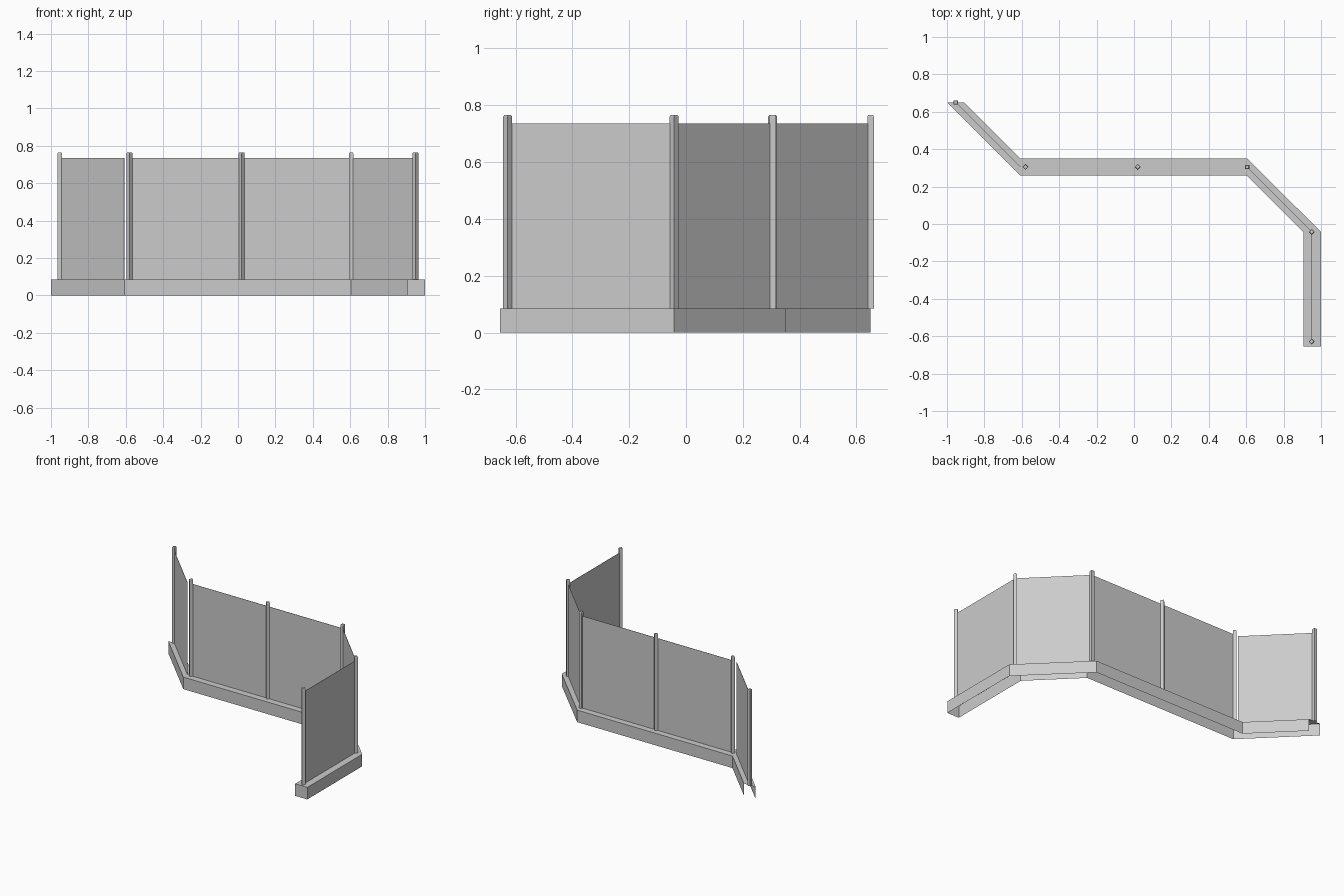
import bpy, bmesh, math
from mathutils import Vector

cube = bpy.data.objects.get("Cube")
if cube:
    bpy.data.objects.remove(cube, do_unlink=True)

GREY = (0.6, 0.6, 0.6, 1)
mat = bpy.data.materials.new("light_grey")
mat.use_nodes = True
mat.diffuse_color = GREY
mat.node_tree.nodes["Principled BSDF"].inputs["Base Color"].default_value = GREY

BASE_TOP, PANE_TOP, POST_TOP = 0.085, 0.735, 0.765


def finish(name, bm, recalc=True):
    if recalc:
        bmesh.ops.recalc_face_normals(bm, faces=bm.faces)
    mesh = bpy.data.meshes.new(name)
    bm.to_mesh(mesh)
    bm.free()
    mesh.materials.append(mat)
    obj = bpy.data.objects.new(name, mesh)
    bpy.context.collection.objects.link(obj)
    return obj


# Kerb: channel open underneath and at its left-hand end
front_edge = [(-1, 0.65), (-0.608, 0.258), (0.605, 0.258), (0.905, -0.042), (0.905, -0.655)]
back_edge = [(-0.908, 0.65), (-0.608, 0.35), (0.605, 0.35), (1, -0.042), (1, -0.655)]
bm = bmesh.new()
rings = []
for f, b in zip(front_edge, back_edge):
    rings.append([bm.verts.new(p) for p in
                  ((*f, 0), (*f, BASE_TOP), (*b, BASE_TOP), (*b, 0))])
for r, s in zip(rings, rings[1:]):
    for i in range(3):
        bm.faces.new((r[i], s[i], s[i + 1], r[i + 1]))
bm.faces.new(rings[-1])
finish("kerb", bm)


# Square posts, set cornerwise to the run they stand on
def post(name, x, y, turn):
    bm = bmesh.new()
    levels = []
    for z, r in ((BASE_TOP, 0.016), (POST_TOP - 0.005, 0.016), (POST_TOP, 0.012)):
        levels.append([bm.verts.new((x + r * math.cos(turn + k * math.pi / 2),
                                     y + r * math.sin(turn + k * math.pi / 2), z))
                       for k in range(4)])
    for lo, hi in zip(levels, levels[1:]):
        for k in range(4):
            n = (k + 1) % 4
            bm.faces.new((lo[k], lo[n], hi[n], hi[k]))
    bm.faces.new(levels[-1])
    bm.faces.new(levels[0][::-1])
    finish(name, bm)


DIAGONAL = math.pi / 4
posts = [("left_end_post", -0.953, 0.65, DIAGONAL), ("left_corner_post", -0.58, 0.305, 0),
         ("middle_post", 0.02, 0.305, 0), ("right_corner_post", 0.605, 0.305, DIAGONAL),
         ("side_corner_post", 0.95, -0.042, 0), ("side_end_post", 0.95, -0.628, 0)]
for p in posts:
    post(*p)


# Thin panes between the posts
def pane(name, a, b):
    bm = bmesh.new()
    a, b = Vector(a), Vector(b)
    off = Vector((a.y - b.y, b.x - a.x)).normalized() * 0.001
    corners = (a - off, b - off, b + off, a + off)
    low = [bm.verts.new((*c, BASE_TOP)) for c in corners]
    high = [bm.verts.new((*c, PANE_TOP)) for c in corners]
    for k in range(4):
        n = (k + 1) % 4
        bm.faces.new((low[k], low[n], high[n], high[k]))
    bm.faces.new(high)
    bm.faces.new(low[::-1])
    finish(name, bm)


pane("left_pane", (-0.953, 0.65), (-0.608, 0.305))
pane("back_left_pane", (-0.58, 0.305), (0.02, 0.305))
pane("back_right_pane", (0.02, 0.305), (0.605, 0.305))
pane("corner_pane", (0.605, 0.305), (0.95, -0.042))
pane("side_pane", (0.95, -0.042), (0.95, -0.628))
